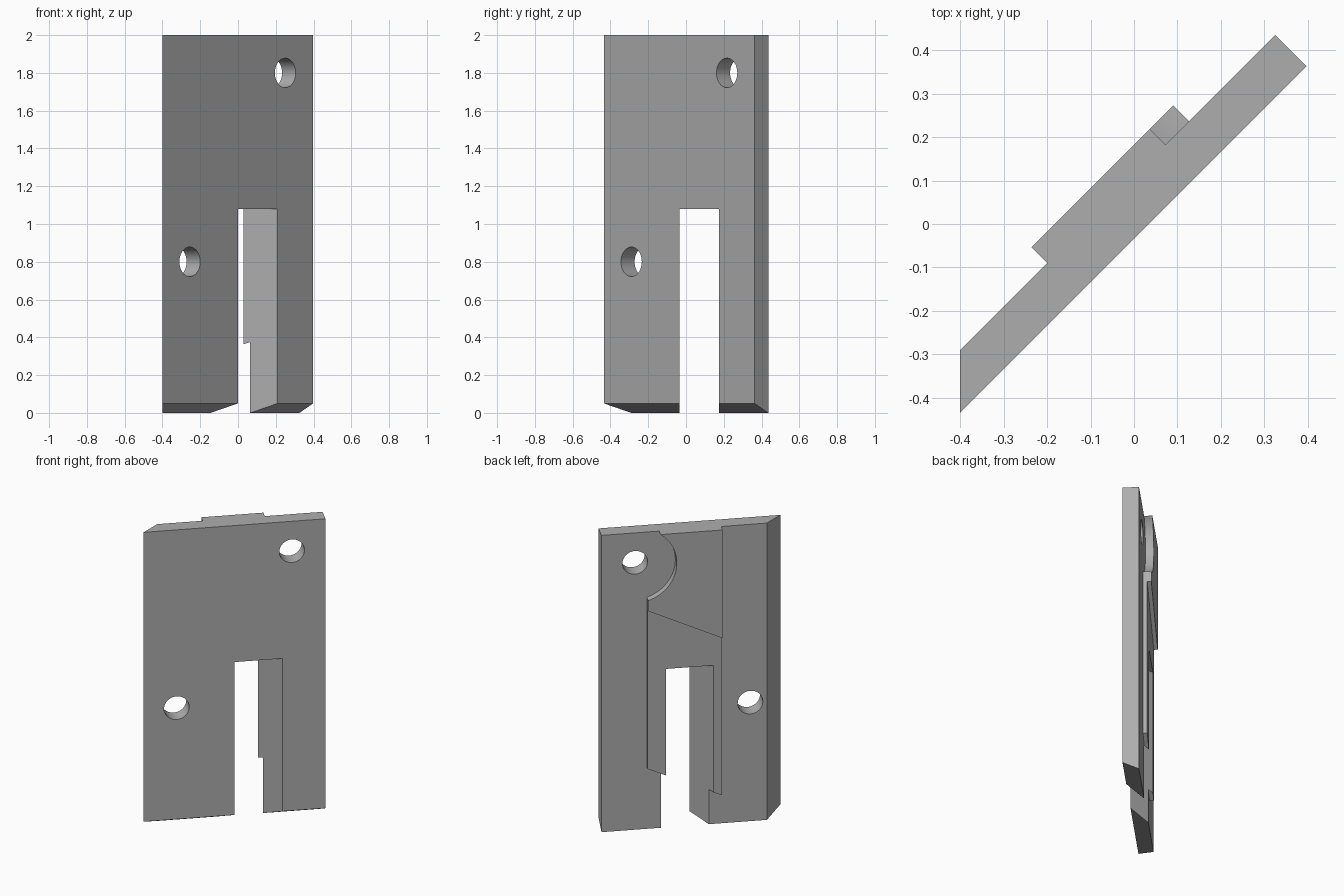
import bpy, bmesh
from math import radians, sin, cos, acos, asin
from mathutils import Matrix

cube = bpy.data.objects.get("Cube")
if cube:
    bpy.data.objects.remove(cube, do_unlink=True)

TURN = Matrix.Rotation(radians(45), 4, 'Z')   # plate stands diagonally
FRONT, BACK, PANEL, PAD = -0.024, 0.078, 0.104, 0.129
LEFT, RIGHT = 0.257, -0.205                   # sides of the raised area
HOLES = [(0.33, 1.80), (-0.385, 0.80)]
HOLE_R, RELIEF_R = 0.078, 0.25

grey = bpy.data.materials.new("plain grey")
grey.use_nodes = True
colour = (0.42, 0.42, 0.42, 1)
grey.diffuse_color = colour
grey.node_tree.nodes["Principled BSDF"].inputs["Base Color"].default_value = colour


def prism(name, ring, offset, turn=True, edit=None):
    """Extrude a closed ring of points by an offset vector."""
    bm = bmesh.new()
    face = bm.faces.new([bm.verts.new(p) for p in ring])
    new = bmesh.ops.extrude_face_region(bm, geom=[face])["geom"]
    bmesh.ops.translate(bm, vec=offset, verts=[g for g in new if isinstance(g, bmesh.types.BMVert)])
    if edit:
        edit(bm)
    bmesh.ops.recalc_face_normals(bm, faces=bm.faces)
    if turn:
        bm.transform(TURN)
    mesh = bpy.data.meshes.new(name)
    bm.to_mesh(mesh)
    bm.free()
    mesh.materials.append(grey)
    obj = bpy.data.objects.new(name, mesh)
    bpy.context.collection.objects.link(obj)
    return obj


def combine(target, tool, operation):
    tool.hide_render = True
    mod = target.modifiers.new(tool.name, 'BOOLEAN')
    mod.object, mod.operation, mod.solver = tool, operation, 'EXACT'
    bpy.context.view_layer.objects.active = target
    bpy.ops.object.modifier_apply(modifier=mod.name)
    bpy.data.objects.remove(tool, do_unlink=True)


def slope_bottom(bm):
    for v in bm.verts:
        if v.co.z < 0.01 and v.co.y < 0:
            v.co.z = 0.05


# main plate with one mitred end and a sloping bottom
outline = [(-0.59, FRONT), (0.538, FRONT), (0.538, BACK), (-0.488, BACK)]
plate = prism("mounting_plate", [(u, v, 0) for u, v in outline], (0, 0, 2), edit=slope_bottom)

# thin raised panel with slanted ends
base = 0.05
ring = [(LEFT, 0.416), (LEFT, 1.49), (RIGHT, 1.27), (RIGHT, 0.20)]
panel = prism("raised_panel", [(u, base, z) for u, z in ring], (0, PANEL - base, 0))

# thicker upper pad with a round relief beside the upper hole
cu, cz = HOLES[0]
start, end = asin((2 - cz) / RELIEF_R), -acos((cu - LEFT) / RELIEF_R)
steps = 32
arc = [start + (end - start) * i / steps for i in range(steps + 1)]
ring = [(RIGHT, 1.27), (RIGHT, 2)]
ring += [(cu - RELIEF_R * cos(a), cz + RELIEF_R * sin(a)) for a in arc]
ring.append((LEFT, 1.49))
pad = prism("upper_pad", [(u, base, z) for u, z in ring], (0, PAD - base, 0))

combine(plate, panel, 'UNION')
combine(plate, pad, 'UNION')

# slot cut at an angle through the plate
slot = prism("slot_cutter", [(-1, -0.035, -1), (-1, 0.175, -1), (-1, 0.175, 1.08), (-1, -0.035, 1.08)],
             (2, 0, 0), turn=False)
combine(plate, slot, 'DIFFERENCE')

# screw holes
for u, z in HOLES:
    circle = [radians(360 * i / 48) for i in range(48)]
    drill = prism("hole_cutter", [(u + HOLE_R * cos(a), -0.5, z + HOLE_R * sin(a)) for a in circle], (0, 1, 0))
    combine(plate, drill, 'DIFFERENCE')

bpy.ops.object.select_all(action='DESELECT')
plate.select_set(True)
bpy.context.view_layer.objects.active = plate
bpy.ops.object.shade_smooth_by_angle(angle=radians(25))
